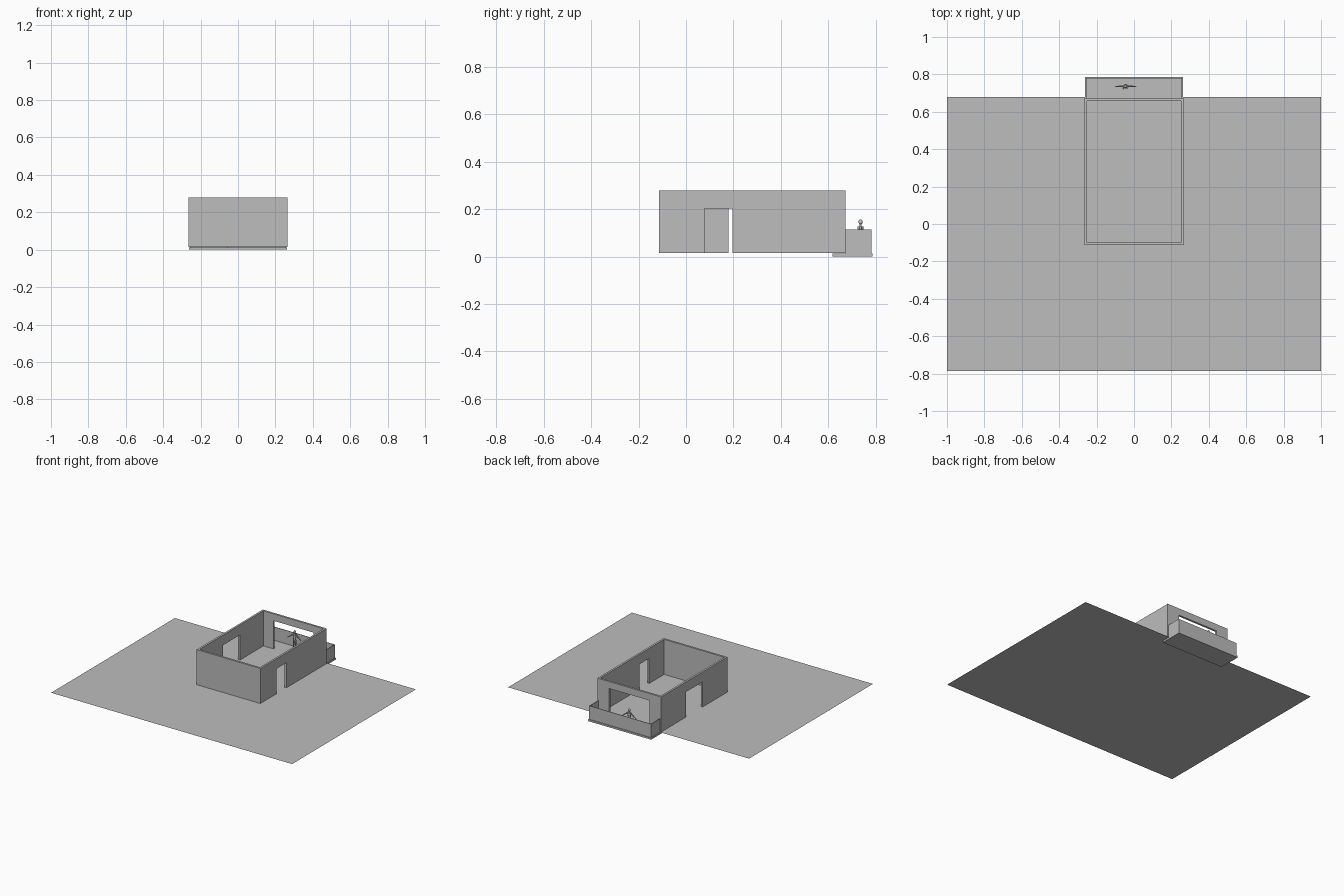
import bpy, bmesh, math
from mathutils import Vector

if "Cube" in bpy.data.objects:
    bpy.data.objects.remove(bpy.data.objects["Cube"])

grey = bpy.data.materials.new("plain grey")
grey.use_nodes = True
GREY = (0.51, 0.51, 0.51, 1)
grey.diffuse_color = GREY
grey.node_tree.nodes["Principled BSDF"].inputs["Base Color"].default_value = GREY

FLOOR, TOP = 0.015, 0.278
X, FRONT, BACK, T = 0.265, -0.113, 0.673, 0.015


def finish(name, bm):
    bmesh.ops.recalc_face_normals(bm, faces=bm.faces)
    mesh = bpy.data.meshes.new(name)
    bm.to_mesh(mesh)
    bm.free()
    mesh.materials.append(grey)
    ob = bpy.data.objects.new(name, mesh)
    bpy.context.collection.objects.link(ob)
    return ob


def box(name, lo, hi):
    bm = bmesh.new()
    bmesh.ops.create_cube(bm, size=1)
    for v in bm.verts:
        v.co = [h if c > 0 else l for c, l, h in zip(v.co, lo, hi)]
    return finish(name, bm)


def wall(name, start, end, opening, place, thickness):
    """Upright panel with a floor-level opening (from, to, top)."""
    a, b, top = opening
    outline = [(start, FLOOR), (a, FLOOR), (a, top), (b, top),
               (b, FLOOR), (end, FLOOR), (end, TOP), (start, TOP)]
    bm = bmesh.new()
    face = bm.faces.new([bm.verts.new(place(u, z)) for u, z in outline])
    out = bmesh.ops.extrude_face_region(bm, geom=[face])["geom"]
    bmesh.ops.translate(bm, vec=thickness,
                        verts=[v for v in out if isinstance(v, bmesh.types.BMVert)])
    return finish(name, bm)


# Ground sheet
bm = bmesh.new()
bm.faces.new([bm.verts.new((x, y, FLOOR)) for x, y in
              ((-1, -0.787), (1, -0.787), (1, 0.68), (-1, 0.68))])
ground = finish("ground", bm)
if ground.data.polygons[0].normal.z < 0:
    ground.data.flip_normals()

# House walls
box("front_wall", (-X, FRONT, FLOOR), (X, FRONT + T, TOP))
wall("back_wall", -X, X, (-0.167, 0.167, 0.226),
     lambda u, z: (u, BACK, z), Vector((0, -T, 0)))
wall("left_wall", FRONT + T, BACK - T, (0.079, 0.196, 0.203),
     lambda u, z: (X, u, z), Vector((-T, 0, 0)))
wall("right_wall", FRONT + T, BACK - T, (0.18, 0.38, 0.203),
     lambda u, z: (-X, u, z), Vector((T, 0, 0)))

# Balcony slab and thin parapet
BX, BY, RAIL, P = 0.257, 0.781, 0.114, 0.004
box("balcony_slab", (-0.261, 0.617, 0), (0.261, 0.787, 0.013))
box("parapet_back", (-BX, BY - P, 0.013), (BX, BY, RAIL))
for side, s in (("left", 1), ("right", -1)):
    xs = sorted((s * BX, s * (BX - P)))
    box("parapet_" + side, (xs[0], BACK, 0.013), (xs[1], BY - P, RAIL))

# Standing figure with arms held out
CENTRE = Vector((-0.045, 0.736, 0))


def limb(bm, a, b, r1, r2):
    a, b = CENTRE + Vector(a), CENTRE + Vector(b)
    new = bmesh.ops.create_cone(bm, cap_ends=True, segments=8, radius1=r1,
                                radius2=r2, depth=(b - a).length)["verts"]
    bmesh.ops.rotate(bm, verts=new, matrix=(b - a).to_track_quat('Z', 'Y').to_matrix())
    bmesh.ops.translate(bm, verts=new, vec=(a + b) / 2)


bm = bmesh.new()
limb(bm, (0, 0, 0.082), (0, 0, 0.128), 0.009, 0.013)
limb(bm, (0, 0, 0.126), (0, 0, 0.14), 0.005, 0.004)
for s in (1, -1):
    limb(bm, (s * 0.012, 0, 0.125), (s * 0.034, 0, 0.108), 0.005, 0.004)
    limb(bm, (s * 0.034, 0, 0.108), (s * 0.056, -0.002, 0.092), 0.004, 0.002)
    limb(bm, (s * 0.006, 0, 0.086), (s * 0.009, 0, 0.05), 0.007, 0.005)
    limb(bm, (s * 0.009, 0, 0.05), (s * 0.01, 0, 0.015), 0.005, 0.003)
    limb(bm, (s * 0.01, 0.004, 0.016), (s * 0.011, -0.013, 0.015), 0.003, 0.002)
head = bmesh.ops.create_uvsphere(bm, u_segments=10, v_segments=8, radius=0.01)["verts"]
bmesh.ops.scale(bm, verts=head, vec=(0.8, 0.9, 1.1))
bmesh.ops.translate(bm, verts=head, vec=CENTRE + Vector((0, 0, 0.146)))
figure = finish("figure", bm)
bpy.ops.object.select_all(action='DESELECT')
figure.select_set(True)
bpy.context.view_layer.objects.active = figure
bpy.ops.object.shade_smooth_by_angle(angle=math.radians(50))
